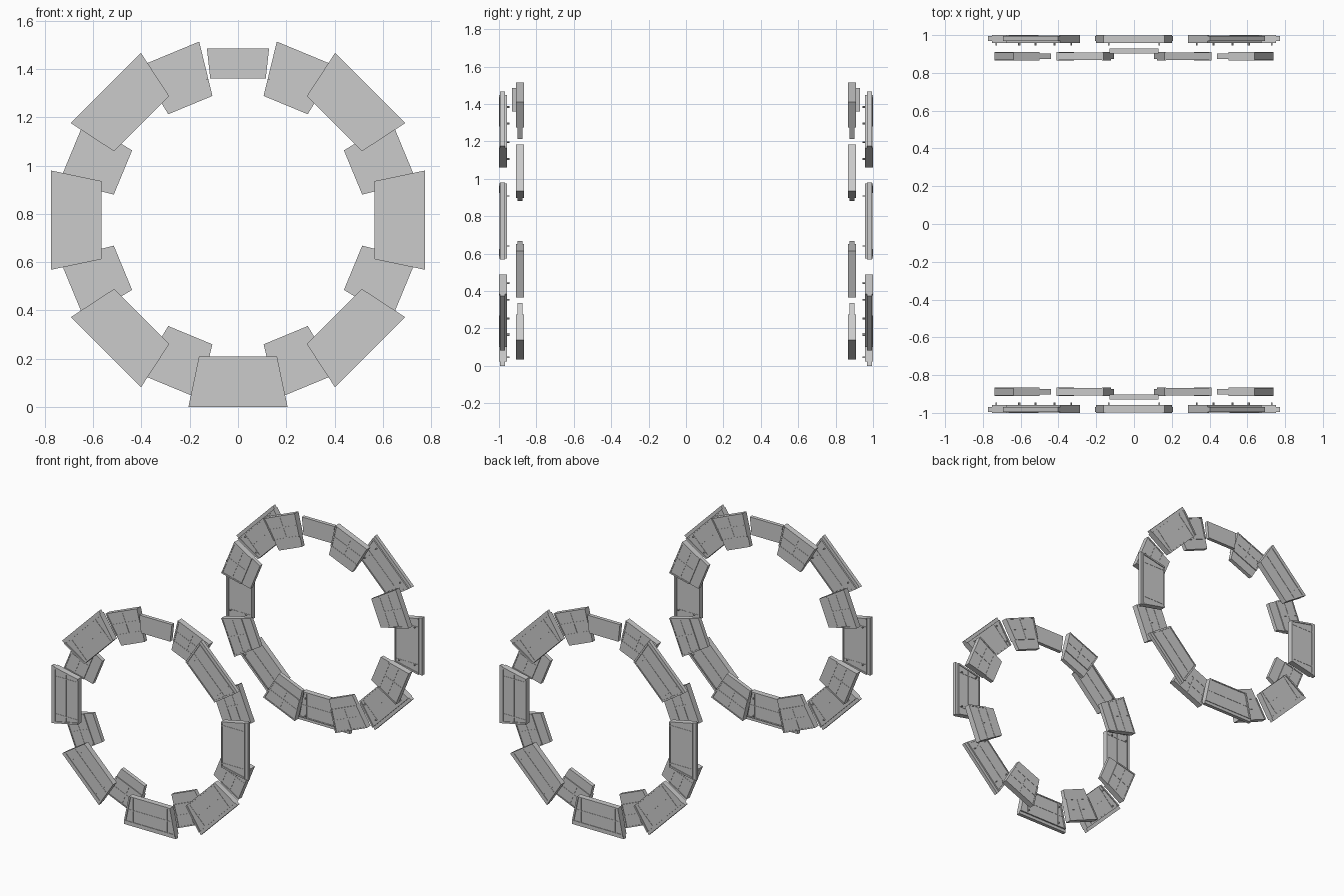
import bpy, bmesh
from math import sin, cos, radians

if "Cube" in bpy.data.objects:
    bpy.data.objects.remove(bpy.data.objects["Cube"])

CZ = 0.774  # height of the ring centre


def prism(bm, a, corners, y0, y1):
    """Extruded outline given as (radius, tangent) corners, turned to angle a."""
    def pt(r, t, y):
        return bm.verts.new((r * sin(a) + t * cos(a), y, CZ + r * cos(a) - t * sin(a)))
    lo = [pt(r, t, y0) for r, t in corners]
    hi = [pt(r, t, y1) for r, t in corners]
    n = len(corners)
    bm.faces.new(lo)
    bm.faces.new(hi[::-1])
    for i in range(n):
        j = (i + 1) % n
        bm.faces.new((lo[i], hi[i], hi[j], lo[j]))


def finish(bm, name):
    """Make the object and mirror it to the opposite ring."""
    bmesh.ops.recalc_face_normals(bm, faces=bm.faces[:])
    me = bpy.data.meshes.new(name)
    bm.to_mesh(me)
    bm.free()
    ob = bpy.data.objects.new(name, me)
    bpy.context.collection.objects.link(ob)
    ob.modifiers.new("opposite_ring", 'MIRROR').use_axis = (False, True, False)


def band(bm, a, w, r0, r1, y0, y1, inset=0.0):
    """Tangential slab whose ends follow the taper w(r)."""
    prism(bm, a, [(r0, inset - w(r0)), (r1, inset - w(r1)),
                  (r1, w(r1) - inset), (r0, w(r0) - inset)], y0, y1)


def end_rims(bm, a, w, r0, r1, width, y0, y1):
    for s in (-1, 1):
        prism(bm, a, [(r0, s * w(r0)), (r1, s * w(r1)),
                      (r1, s * (w(r1) - width)), (r0, s * (w(r0) - width))], y0, y1)


def rib(bm, a, t, r0, r1, y0, y1, h=0.004):
    prism(bm, a, [(r0, t - h), (r1, t - h), (r1, t + h), (r0, t + h)], y0, y1)


# Large wedge plates, open at the top of the ring
w_big = lambda r: 0.162 + (r - 0.567) * 0.21
for k in range(1, 8):
    a = radians(45 * k)
    bm = bmesh.new()
    band(bm, a, w_big, 0.567, 0.752, 0.962, 0.994, 0.004)       # panel
    band(bm, a, w_big, 0.752, 0.774, 0.968, 0.994)              # outer lip
    band(bm, a, w_big, 0.565, 0.573, 0.958, 0.998)              # inner rim
    band(bm, a, w_big, 0.744, 0.752, 0.958, 0.998)              # outer rim
    end_rims(bm, a, w_big, 0.565, 0.752, 0.012, 0.957, 1.0)
    band(bm, a, w_big, 0.658, 0.665, 0.960, 0.996, 0.012)       # middle rib
    for t in (-0.134, 0.134):
        rib(bm, a, t, 0.573, 0.744, 0.960, 0.996)
        for r in (0.60, 0.725):                                 # pins
            rib(bm, a, t, r, r + 0.008, 0.945, 0.962, 0.003)
    finish(bm, f"large_plate_{k}")

# Small wedge plates between them, set further in
w_small = lambda r: 0.099 + (r - 0.516) * 0.155
for k in range(8):
    a = radians(22.5 + 45 * k)
    bm = bmesh.new()
    band(bm, a, w_small, 0.516, 0.59, 0.874, 0.902)             # inner lip
    band(bm, a, w_small, 0.59, 0.740, 0.870, 0.906, 0.004)      # panel
    band(bm, a, w_small, 0.586, 0.594, 0.868, 0.908)
    band(bm, a, w_small, 0.660, 0.667, 0.868, 0.908, 0.008)
    band(bm, a, w_small, 0.737, 0.745, 0.867, 0.909)
    end_rims(bm, a, w_small, 0.586, 0.745, 0.010, 0.866, 0.910)
    rib(bm, a, 0.0, 0.594, 0.737, 0.868, 0.908)
    finish(bm, f"small_plate_{k + 1}")

# Plain plate closing the top
bm = bmesh.new()
band(bm, 0.0, lambda r: 0.115 + (r - 0.586) * 0.11, 0.586, 0.711, 0.903, 0.929)
finish(bm, "top_plate")
